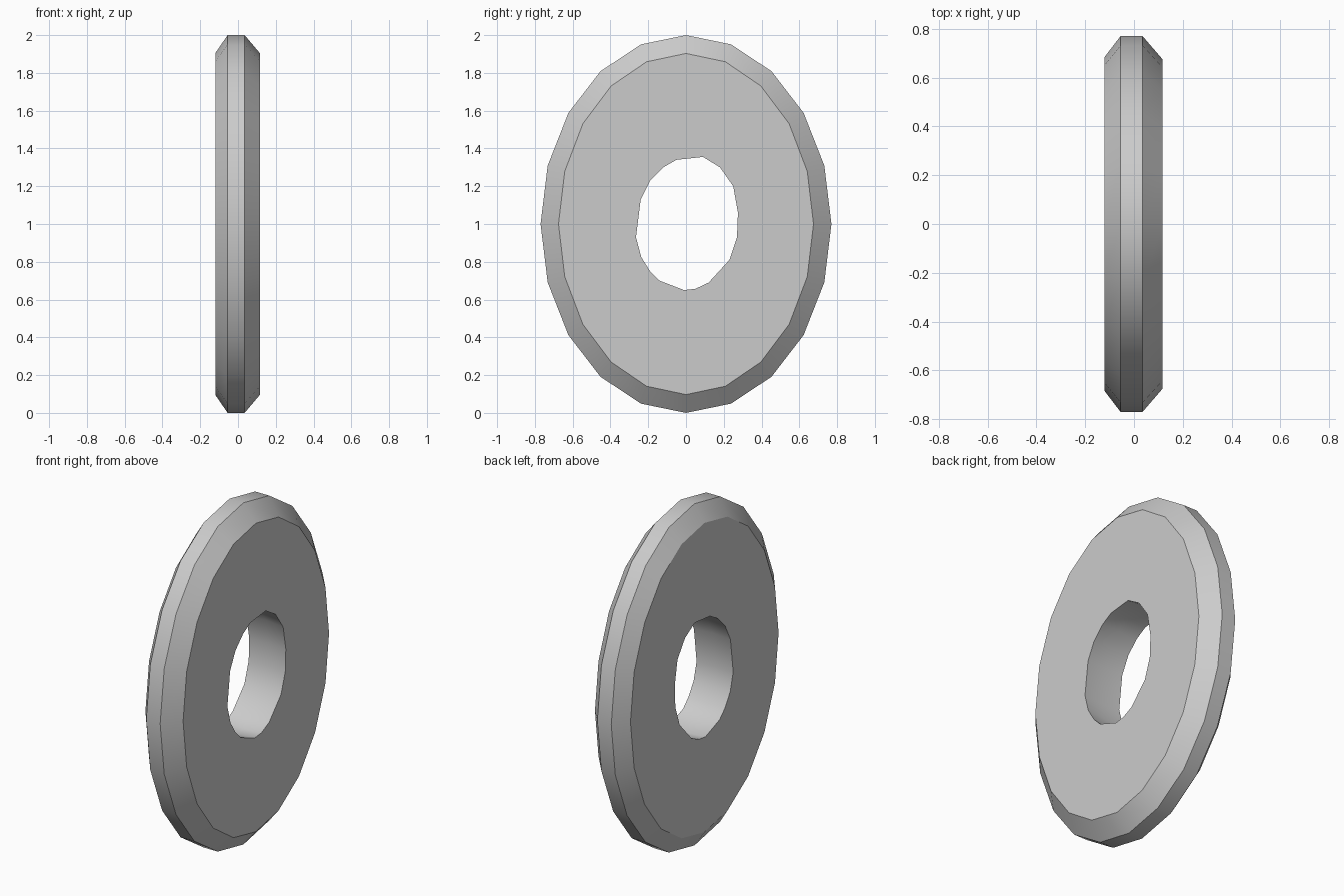
import bpy, bmesh
from math import sin, cos, pi, radians

if "Cube" in bpy.data.objects:
    bpy.data.objects.remove(bpy.data.objects["Cube"])

SIDES = 20
CZ = 1.0

# Outer bevelled rim: (x, half width in y, half height in z)
RIM = [(-0.12, 0.685, 0.905), (-0.055, 0.77, 1.0),
       (0.035, 0.77, 1.0), (0.117, 0.675, 0.903)]

# Slightly irregular hand-cut hole outline (y, z)
HOLE = [(-0.05, 1.34), (0.09, 1.355), (0.18, 1.30), (0.25, 1.20),
        (0.275, 1.06), (0.27, 0.93), (0.23, 0.81), (0.12, 0.69),
        (0.05, 0.657), (-0.01, 0.65), (-0.14, 0.70), (-0.19, 0.75),
        (-0.237, 0.825), (-0.265, 0.93), (-0.24, 1.13), (-0.19, 1.23),
        (-0.12, 1.30)]

# Hole wall: (x, scale), a touch hollow in the middle
WALL = [(-0.12, 1.0), (0.0, 1.03), (0.117, 1.0)]

bm = bmesh.new()


def skin(rings):
    for a, b in zip(rings, rings[1:]):
        n = len(a)
        for i in range(n):
            j = (i + 1) % n
            bm.faces.new((a[i], a[j], b[j], b[i]))


def ring_edges(ring):
    return [bm.edges.get((v, ring[i - 1])) for i, v in enumerate(ring)]


# Rim and hole wall
outer = [[bm.verts.new((x, ry * sin(2 * pi * i / SIDES),
                        CZ + rz * cos(2 * pi * i / SIDES)))
          for i in range(SIDES)] for x, ry, rz in RIM]
inner = [[bm.verts.new((x, y * s, CZ + (z - CZ) * s)) for y, z in HOLE]
         for x, s in WALL]
skin(outer)
skin(inner)

# Flat side faces between rim and hole
for k, nx in ((0, -1), (-1, 1)):
    bmesh.ops.triangle_fill(bm, use_beauty=True, normal=(nx, 0, 0),
                            edges=ring_edges(outer[k]) + ring_edges(inner[k]))
bmesh.ops.recalc_face_normals(bm, faces=bm.faces[:])

mesh = bpy.data.meshes.new("stone_wheel")
bm.to_mesh(mesh)
bm.free()
wheel = bpy.data.objects.new("stone_wheel", mesh)
bpy.context.collection.objects.link(wheel)

# Smooth round the rim, crisp at the bevels
bpy.context.view_layer.objects.active = wheel
wheel.select_set(True)
bpy.ops.object.shade_smooth_by_angle(angle=radians(30))
